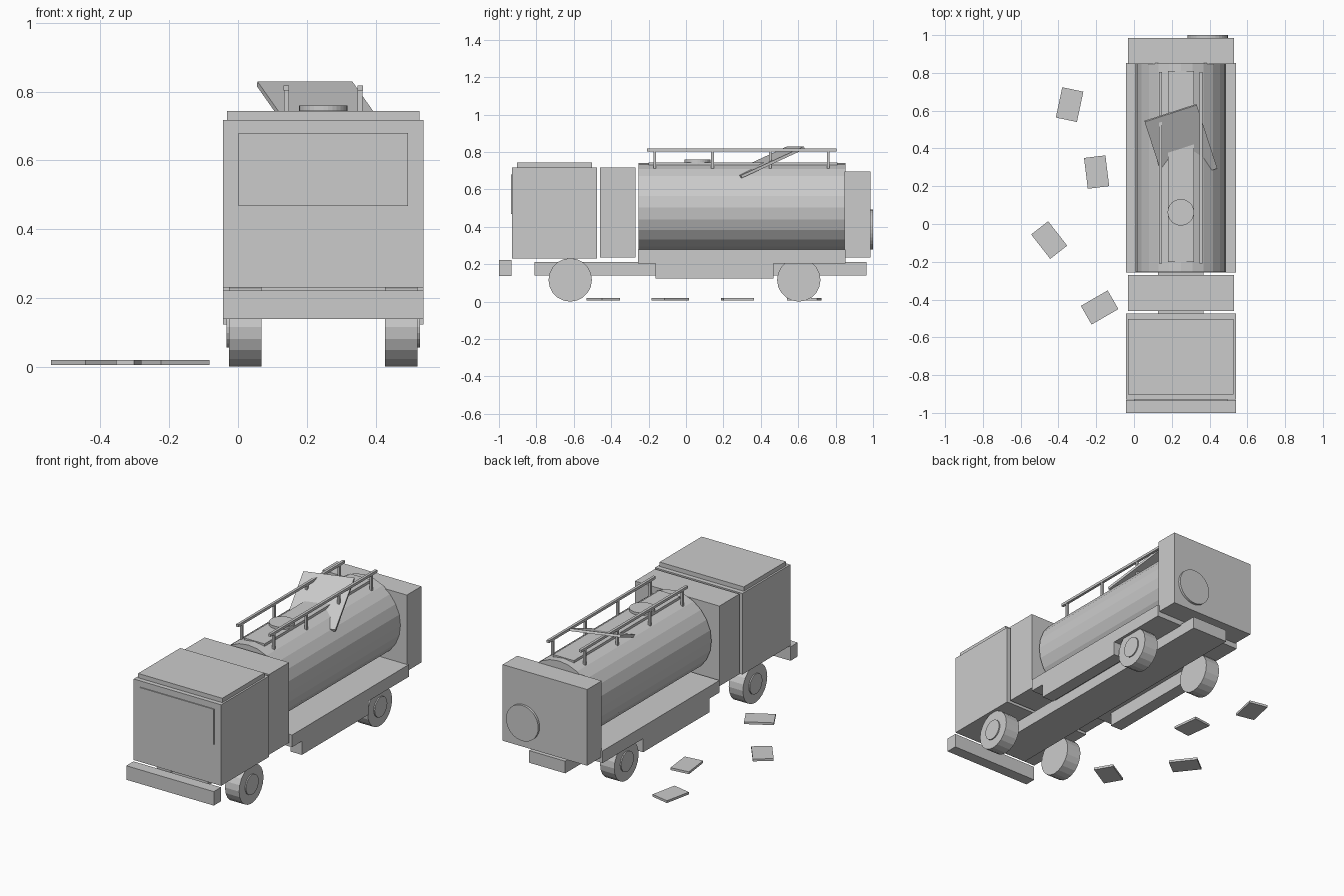
import bpy
import math
from mathutils import Vector

cube = bpy.data.objects.get("Cube")
if cube:
    bpy.data.objects.remove(cube, do_unlink=True)

grey = bpy.data.materials.new("plain grey")
grey.use_nodes = True
grey.diffuse_color = (0.6, 0.6, 0.6, 1)
grey.node_tree.nodes["Principled BSDF"].inputs["Base Color"].default_value = (0.6, 0.6, 0.6, 1)

MID = 0.248  # centre line of the truck


def finish(name):
    ob = bpy.context.object
    ob.name = name
    ob.data.name = name
    ob.data.materials.append(grey)
    return ob


def box(name, x, y, z, rot=(0, 0, 0)):
    """Box from (min, max) pairs, turned about its own centre."""
    spans = (x, y, z)
    centre = [(a + b) / 2 for a, b in spans]
    bpy.ops.mesh.primitive_cube_add(size=1, location=centre)
    ob = finish(name)
    for v in ob.data.vertices:
        v.co = Vector([c * (b - a) for c, (a, b) in zip(v.co, spans)])
    ob.rotation_euler = [math.radians(r) for r in rot]
    return ob


def centred(name, width, y, z):
    return box(name, (MID - width / 2, MID + width / 2), y, z)


def cylinder(name, centre, radius, depth, axis, sides):
    turn = {"x": (0, math.pi / 2, 0), "y": (math.pi / 2, 0, 0), "z": (0, 0, 0)}
    bpy.ops.mesh.primitive_cylinder_add(vertices=sides, radius=radius, depth=depth,
                                        location=centre, rotation=turn[axis])
    return finish(name)


# Cab and front
centred("cab", 0.582, (-0.93, -0.475), (0.23, 0.717))
centred("cab_roof", 0.56, (-0.903, -0.503), (0.717, 0.743))
centred("windscreen", 0.492, (-0.936, -0.93), (0.468, 0.68))
centred("bumper", 0.582, (-1.0, -0.932), (0.138, 0.222))
centred("equipment_box", 0.562, (-0.46, -0.27), (0.235, 0.717))

# Frame and body
centred("chassis", 0.24, (-0.81, 0.965), (0.14, 0.213))
centred("platform", 0.582, (-0.257, 0.853), (0.205, 0.278))
centred("rear_cabinet", 0.562, (0.848, 0.986), (0.237, 0.695))
cylinder("rear_hatch", (0.39, 0.991, 0.385), 0.107, 0.018, "y", 32)

# Tank with walkway and filler lid
cylinder("tank", (MID, 0.299, 0.502), 0.239, 1.108, "y", 24)
centred("walkway", 0.138, (-0.2, 0.81), (0.73, 0.745))
cylinder("filler_lid", (MID, 0.062, 0.745), 0.07, 0.03, "z", 32)

# Parts repeated on both sides
for side, s in (("right", -1), ("left", 1)):
    rail_x = MID + s * 0.107
    box(side + "_rail", (rail_x - 0.008, rail_x + 0.008), (-0.208, 0.805), (0.803, 0.818))
    for i in range(4):
        y = -0.167 + i * 0.309
        box(f"{side}_rail_post_{i + 1}", (rail_x - 0.007, rail_x + 0.007),
            (y - 0.007, y + 0.007), (0.7, 0.805))

    edges = sorted((MID + s * 0.291, MID + s * 0.214))
    box(side + "_skirt", edges, (-0.163, 0.468), (0.123, 0.206))

    for place, y in (("front", -0.619), ("rear", 0.603)):
        cylinder(f"{place}_{side}_wheel", (MID + s * 0.227, y, 0.116),
                 0.116, 0.094, "x", 20)
        cylinder(f"{place}_{side}_hub", (MID + s * 0.262, y, 0.116),
                 0.06, 0.038, "x", 20)

# Loose tilted board lying on the tank
box("tilted_board", (MID - 0.145, MID + 0.145), (0.42 - 0.193, 0.42 + 0.193),
    (0.738, 0.753), rot=(23.7, 0, 18))

# Flat slabs on the ground
slabs = ((-0.341, 0.632, -12), (-0.198, 0.275, 7), (-0.449, -0.085, 38), (-0.182, -0.442, -60))
for i, (x, y, angle) in enumerate(slabs):
    box(f"ground_slab_{i + 1}", (x - 0.057, x + 0.057), (y - 0.082, y + 0.082),
        (0.005, 0.019), rot=(0, 0, angle))
